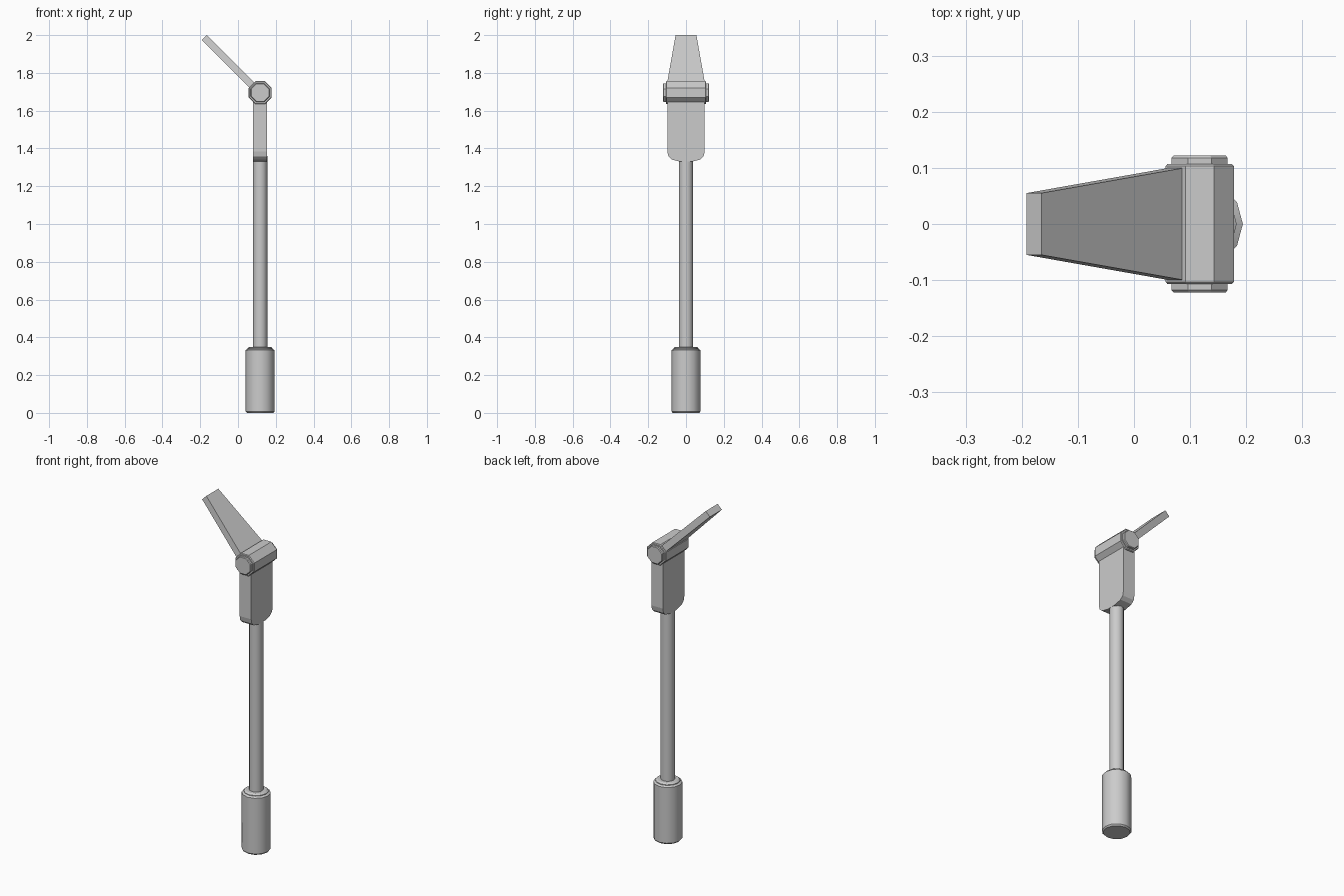
import bpy, bmesh, math
from mathutils import Matrix, Vector

if "Cube" in bpy.data.objects:
    bpy.data.objects.remove(bpy.data.objects["Cube"])

AXIS_X = 0.117      # shaft centre line
HINGE_Z = 1.695     # hinge pin height

grey = bpy.data.materials.new("light grey")
grey.use_nodes = True
colour = (0.6, 0.6, 0.6, 1)
grey.diffuse_color = colour
grey.node_tree.nodes["Principled BSDF"].inputs["Base Color"].default_value = colour


def finish(name, bm, smooth=False, matrix=Matrix()):
    bmesh.ops.recalc_face_normals(bm, faces=bm.faces)
    mesh = bpy.data.meshes.new(name)
    bm.to_mesh(mesh)
    bm.free()
    mesh.transform(matrix)
    mesh.materials.append(grey)
    obj = bpy.data.objects.new(name, mesh)
    bpy.context.collection.objects.link(obj)
    if smooth:
        bpy.ops.object.select_all(action='DESELECT')
        obj.select_set(True)
        bpy.context.view_layer.objects.active = obj
        bpy.ops.object.shade_smooth_by_angle(angle=math.radians(35))
    return obj


def lathe(name, profile, sides, turn=0, smooth=False, matrix=Matrix()):
    """Stack rings of (radius, height) around z and cap both ends."""
    bm = bmesh.new()
    rings = []
    for r, z in profile:
        angles = [math.tau * i / sides + turn for i in range(sides)]
        rings.append([bm.verts.new((r * math.cos(a), r * math.sin(a), z)) for a in angles])
    for low, high in zip(rings, rings[1:]):
        for i in range(sides):
            j = (i + 1) % sides
            bm.faces.new((low[i], low[j], high[j], high[i]))
    bm.faces.new(rings[0])
    bm.faces.new(rings[-1])
    return finish(name, bm, smooth, matrix)


def slab(name, outline, thickness, matrix):
    """Extrude a mirrored half outline of (half width, length) along local x."""
    points = outline + [(-y, z) for y, z in reversed(outline)]
    bm = bmesh.new()
    face = bm.faces.new([bm.verts.new((-thickness / 2, y, z)) for y, z in points])
    result = bmesh.ops.extrude_face_region(bm, geom=[face])
    moved = [v for v in result["geom"] if isinstance(v, bmesh.types.BMVert)]
    bmesh.ops.translate(bm, verts=moved, vec=(thickness, 0, 0))
    return finish(name, bm, matrix=matrix)


# Grip with chamfered ends and a collar, then the long shaft
upright = Matrix.Translation((AXIS_X, 0, 0))
lathe("grip", [(0.07, 0), (0.077, 0.008), (0.077, 0.332), (0.066, 0.339),
               (0.066, 0.343), (0.056, 0.35)], 12, smooth=True, matrix=upright)
lathe("shaft", [(0.038, 0.34), (0.038, 1.36)], 12, smooth=True, matrix=upright)

# Flat holder with rounded lower corners
slab("holder", [(0.03, 1.33), (0.075, 1.341), (0.093, 1.358), (0.099, 1.385),
                (0.099, HINGE_Z)], 0.074, upright)

# Octagonal hinge barrel and the pin showing at both ends
hinge = Matrix.Translation((AXIS_X, 0, HINGE_Z)) @ Matrix.Rotation(math.pi / 2, 4, 'X')
for name, apothem, half in (("hinge_barrel", 0.061, 0.107), ("hinge_pin", 0.05, 0.122)):
    r = apothem / math.cos(math.pi / 8)
    edge = 0.004
    lathe(name, [(r - edge, -half), (r, edge - half), (r, half - edge), (r - edge, half)],
          8, turn=math.pi / 8, matrix=hinge)

# Tapered blade leaning back at 45 degrees from the hinge
lean = Matrix.Translation((AXIS_X, 0, HINGE_Z - 0.003)) @ Matrix.Rotation(-math.pi / 4, 4, 'Y')
slab("blade", [(0.1, 0.02), (0.1, 0.058), (0.055, 0.418)], 0.038, lean)
